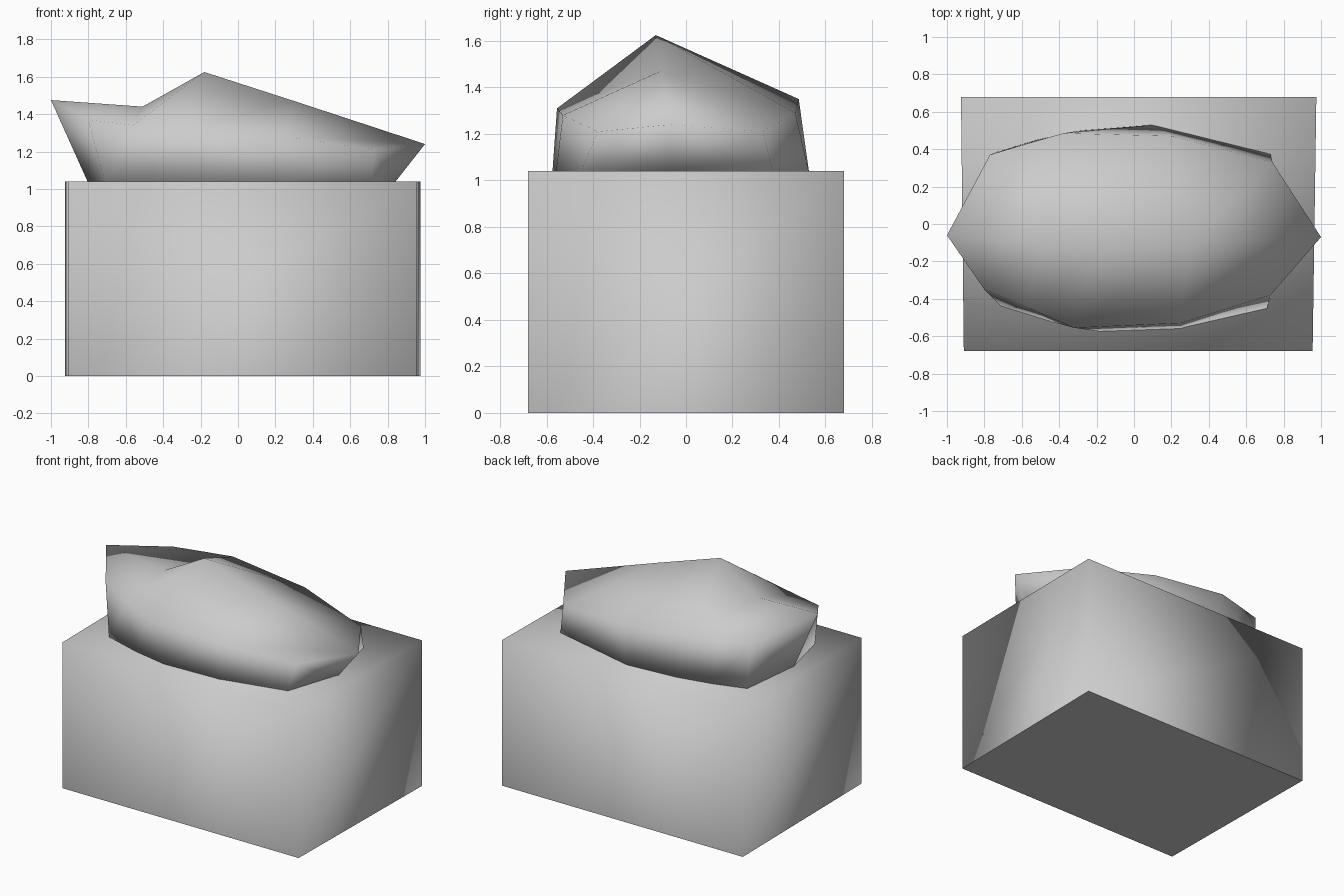
import bpy
import bmesh

if "Cube" in bpy.data.objects:
    bpy.data.objects.remove(bpy.data.objects["Cube"], do_unlink=True)

# Single plain grey
grey = bpy.data.materials.new("plain_grey")
grey.use_nodes = True
colour = (0.6, 0.6, 0.6, 1)
grey.diffuse_color = colour
grey.node_tree.nodes["Principled BSDF"].inputs["Base Color"].default_value = colour


def finish(bm, name):
    bmesh.ops.recalc_face_normals(bm, faces=bm.faces[:])
    for face in bm.faces:
        face.smooth = True
    mesh = bpy.data.meshes.new(name)
    mesh.materials.append(grey)
    return bm, mesh, name


def place(bm, mesh, name):
    bm.to_mesh(mesh)
    bm.free()
    obj = bpy.data.objects.new(name, mesh)
    bpy.context.collection.objects.link(obj)
    return obj


# Block: slightly skewed plan, soft shaded, with a crisp flat underside
TOP = 1.04
plan = [(-.91, -.68), (.955, -.68), (.975, .68), (-.925, .68)]
bm = bmesh.new()
lower = bm.faces.new([bm.verts.new((x, y, 0)) for x, y in plan])
extruded = bmesh.ops.extrude_face_region(bm, geom=[lower], use_keep_orig=True)
for vert in extruded["geom"]:
    if isinstance(vert, bmesh.types.BMVert):
        vert.co.z = TOP
bm, mesh, name = finish(bm, "base_block")
for face in bm.faces:
    if face.calc_center_median().z < .01:
        face.smooth = False
        for edge in face.edges:
            edge.smooth = False
place(bm, mesh, name)

# Boulder: arches from front foot over the ridge to back foot
FOOT = TOP - .01
arches = [
    [(-.71, -.44, FOOT), (-.8, -.35, 1.37), (-1, -.06, 1.475), (-.77, .37, 1.36), (-.75, .38, FOOT)],
    [(-.45, -.52, FOOT), (-.56, -.45, 1.34), (-.51, -.1, 1.44), (-.57, .43, 1.355), (-.52, .45, FOOT)],
    [(-.18, -.575, FOOT), (-.32, -.555, 1.31), (-.18, -.13, 1.625), (-.38, .485, 1.35), (-.28, .5, FOOT)],
    [(.25, -.56, FOOT), (.25, -.53, 1.28), (.3, -.11, 1.47), (.2, .47, 1.29), (.1, .53, FOOT)],
    [(.71, -.455, FOOT), (.73, -.38, 1.21), (1, -.07, 1.24), (.74, .33, 1.21), (.73, .375, FOOT)],
]
bm = bmesh.new()
rings = [[bm.verts.new(point) for point in arch] for arch in arches]
for a, b in zip(rings, rings[1:]):
    for i in range(len(a) - 1):
        bm.faces.new((a[i], b[i], b[i + 1], a[i + 1]))

# Overhanging pointed ends
feet = []
for ring, x in ((rings[0], -.8), (rings[-1], .835)):
    foot = bm.verts.new((x, -.07, FOOT))
    feet.append(foot)
    for i in (0, 1):
        bm.faces.new((foot, ring[i], ring[i + 1]))
        bm.faces.new((foot, ring[-1 - i], ring[-2 - i]))
bm.faces.new([r[0] for r in rings] + [feet[1]] + [r[-1] for r in reversed(rings)] + [feet[0]])
place(*finish(bm, "boulder"))
